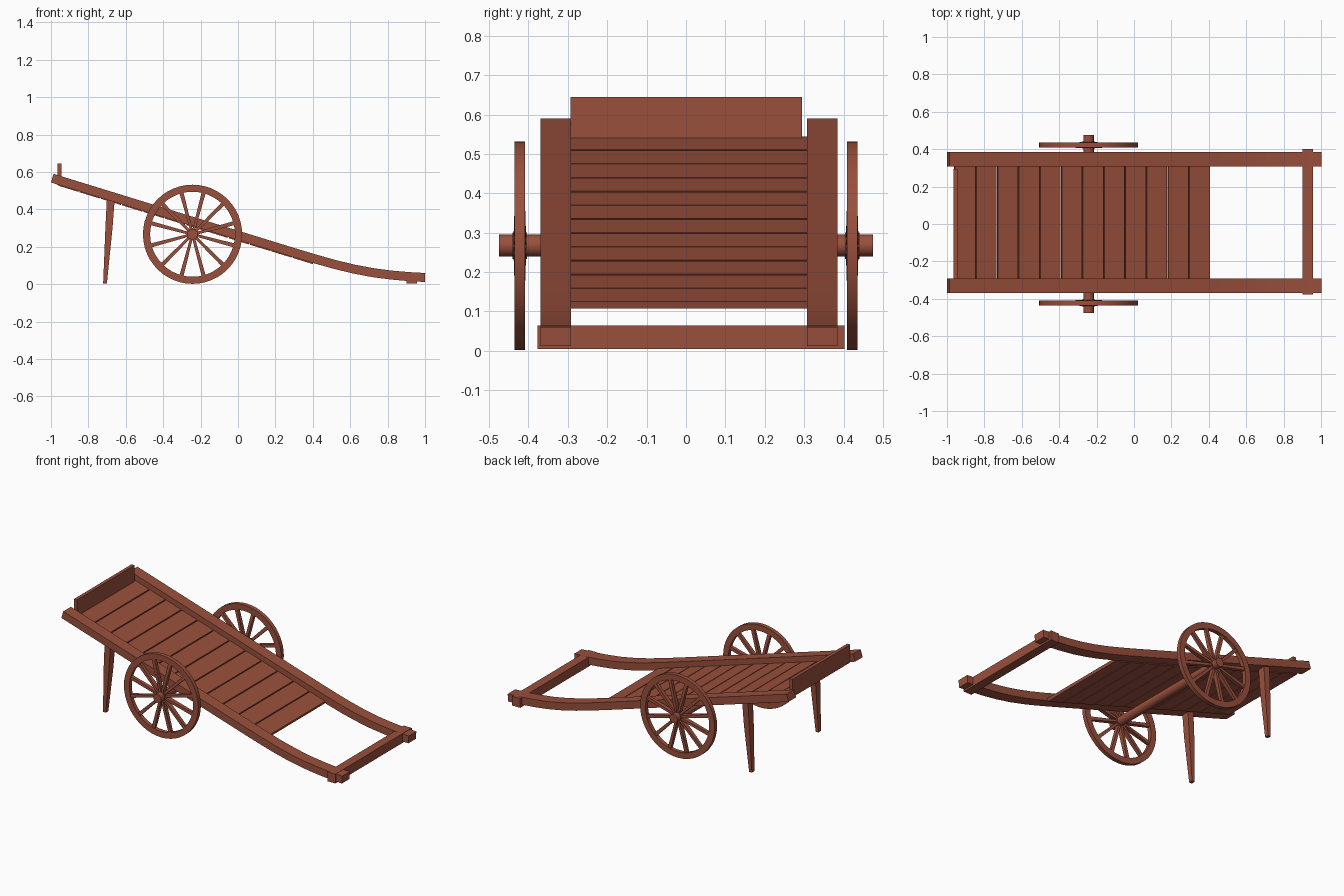
import bpy
import bmesh
from math import atan2, cos, pi, sin, tau
from mathutils import Matrix, Vector

if "Cube" in bpy.data.objects:
    bpy.data.objects.remove(bpy.data.objects["Cube"])

wood = bpy.data.materials.new("red_brown_wood")
wood.use_nodes = True
COLOUR = (0.32, 0.08, 0.046, 1)
wood.diffuse_color = COLOUR
wood.node_tree.nodes["Principled BSDF"].inputs["Base Color"].default_value = COLOUR


def finish(name, bm, smooth=False):
    bmesh.ops.recalc_face_normals(bm, faces=bm.faces[:])
    mesh = bpy.data.meshes.new(name)
    bm.to_mesh(mesh)
    bm.free()
    mesh.materials.append(wood)
    obj = bpy.data.objects.new(name, mesh)
    bpy.context.collection.objects.link(obj)
    if smooth:
        bpy.ops.object.select_all(action="DESELECT")
        obj.select_set(True)
        bpy.context.view_layer.objects.active = obj
        bpy.ops.object.shade_smooth_by_angle(angle=pi / 6)
    return obj


def loft(bm, rings, closed=False):
    """Skin a list of equal rings of points, capping the ends unless closed."""
    loops = [[bm.verts.new(p) for p in ring] for ring in rings]
    n = len(loops[0])
    pairs = list(zip(loops, loops[1:])) + ([(loops[-1], loops[0])] if closed else [])
    for a, b in pairs:
        for i in range(n):
            j = (i + 1) % n
            bm.faces.new((a[i], a[j], b[j], b[i]))
    if not closed:
        bm.faces.new(loops[0])
        bm.faces.new(loops[-1])


def rect(centre, u, v):
    c, u, v = Vector(centre), Vector(u), Vector(v)
    return [c - u - v, c + u - v, c + u + v, c - u + v]


def box(name, x, y, z):
    bm = bmesh.new()
    centre_y, half_y = (y[0] + y[1]) / 2, (y[1] - y[0]) / 2
    mid_z, half_z = (z[0] + z[1]) / 2, (z[1] - z[0]) / 2
    loft(bm, [rect((px, centre_y, mid_z), (0, half_y, 0), (0, 0, half_z)) for px in x])
    return finish(name, bm)


# Side rails: straight behind, sweeping level at the handles
MID_Y, RAIL_Y = 0.0075, 0.3385
SLOPE = -0.308
START = Vector((-0.993, 0, 0.567))
path = [START] + [Vector((x, 0, z)) for x, z in (
    (0.3, 0.169), (0.42, 0.133), (0.52, 0.105), (0.62, 0.081),
    (0.72, 0.062), (0.82, 0.049), (0.91, 0.041), (1.0, 0.036))]
for label, side in (("right", -1), ("left", 1)):
    bm = bmesh.new()
    rings = []
    for i, p in enumerate(path):
        t = path[min(i + 1, len(path) - 1)] - path[max(i - 1, 0)]
        t.normalize()
        normal = Vector((-t.z, 0, t.x))
        y = MID_Y + side * RAIL_Y
        rings.append(rect((p.x, y, p.z), (0, 0.0385, 0), normal * 0.024))
    loft(bm, rings)
    finish(label + "_side_rail", bm, smooth=True)

# Bed planks, hung low between the rails
along = Vector((1, 0, SLOPE)).normalized()
up = Vector((-along.z, 0, along.x))
PLANKS, BED_START, PITCH = 12, -0.953, 0.114
for i in range(PLANKS):
    bm = bmesh.new()
    rings = []
    for x in (BED_START + i * PITCH, BED_START + (i + 1) * PITCH - 0.006):
        c = START + Vector((x - START.x, 0, (x - START.x) * SLOPE)) - up * 0.02
        rings.append(rect((c.x, MID_Y, c.z), (0, 0.3005, 0), up * 0.009))
    loft(bm, rings)
    finish(f"bed_plank_{i + 1}", bm)

# Tail board and handle crossbar
box("tail_board", (-0.965, -0.943), (-0.293, 0.295), (0.53, 0.645))
box("handle_crossbar", (0.9, 0.957), (-0.377, 0.402), (0.004, 0.064))

# Tapered rear legs
for label, side in (("right", -1), ("left", 1)):
    y = MID_Y + side * RAIL_Y
    bm = bmesh.new()
    loft(bm, [rect((x, y, z), (w, 0, 0), (0, d, 0)) for x, z, w, d in (
        (-0.711, 0.004, 0.01, 0.013),
        (-0.69, 0.3, 0.019, 0.023),
        (-0.68, 0.46, 0.021, 0.025))])
    finish(label + "_rear_leg", bm)

# Axle and wheels
HUB = Vector((-0.243, 0, 0.267))


def ring_at(radius, y, count=32):
    return [(HUB.x + radius * cos(tau * k / count), y,
             HUB.z + radius * sin(tau * k / count)) for k in range(count)]


bm = bmesh.new()
loft(bm, [ring_at(0.028, y) for y in (-0.475, 0.475)])
finish("axle", bm, smooth=True)

OUTER, INNER, SPOKES = 0.265, 0.227, 12
for label, side in (("right", -1), ("left", 1)):
    y = side * 0.422
    bm = bmesh.new()
    loft(bm, [ring_at(r, y + d, 48) for r, d in (
        (OUTER, -0.013), (OUTER, 0.013), (INNER, 0.013), (INNER, -0.013))], closed=True)
    finish(label + "_wheel_rim", bm, smooth=True)

    bm = bmesh.new()
    loft(bm, [ring_at(0.034, y + d) for d in (-0.018, 0.018)])
    finish(label + "_wheel_hub", bm, smooth=True)

    bm = bmesh.new()
    for k in range(SPOKES):
        a = tau * (k + 0.5) / SPOKES
        out = Vector((cos(a), 0, sin(a)))
        across = Vector((-sin(a), 0, cos(a)))
        loft(bm, [rect(HUB + out * r + Vector((0, y, 0)), across * w, (0, d, 0))
                  for r, w, d in ((0.02, 0.007, 0.016), (0.235, 0.011, 0.009))])
    finish(label + "_wheel_spokes", bm)
